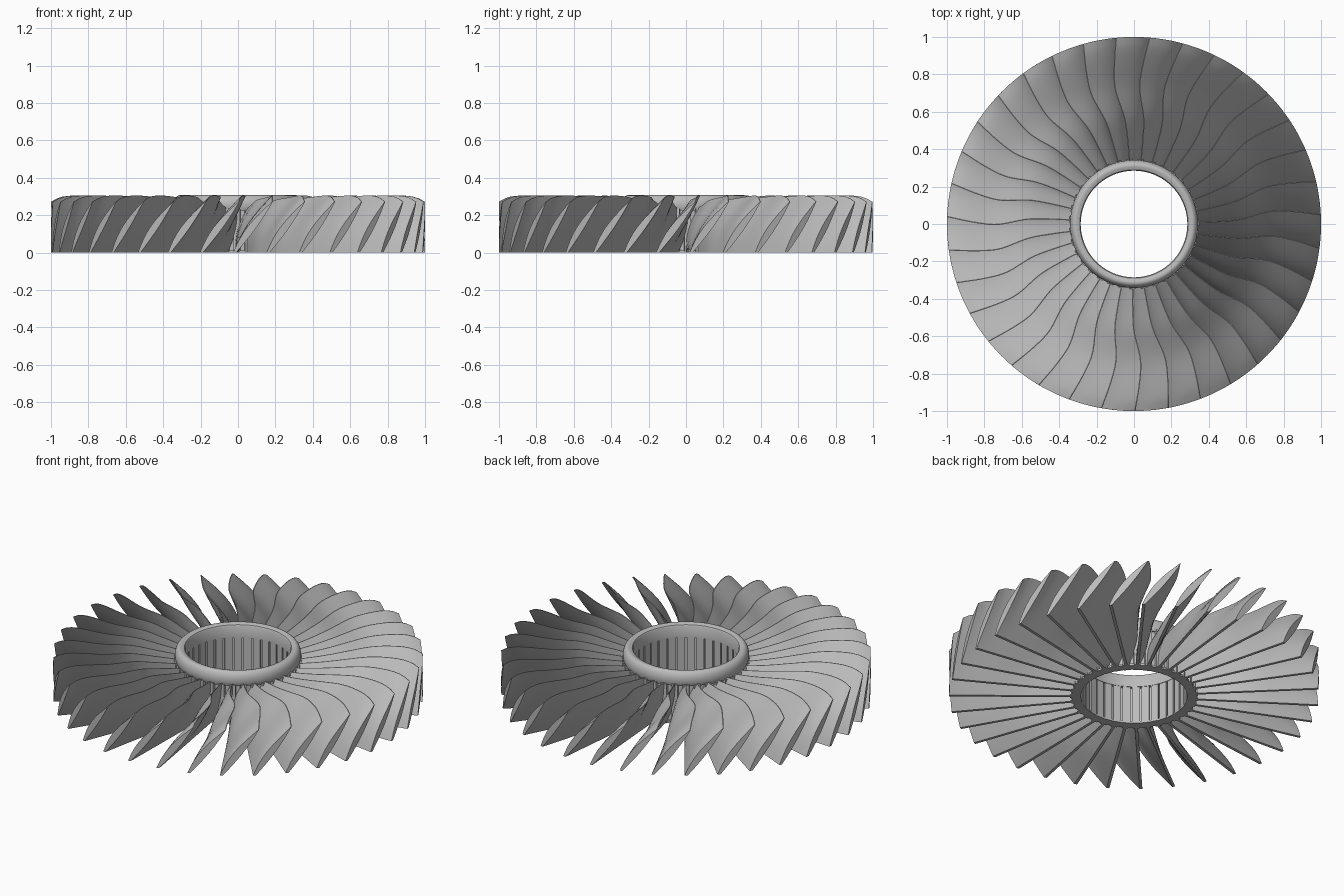
import bpy, bmesh, math
from math import sin, cos, pi, radians

if "Cube" in bpy.data.objects:
    bpy.data.objects.remove(bpy.data.objects["Cube"])

BLADES = 35
STEP = 2 * pi / BLADES

steel = bpy.data.materials.new("grey steel")
steel.use_nodes = True
GREY = (0.5, 0.5, 0.5, 1)
steel.diffuse_color = GREY
steel.node_tree.nodes["Principled BSDF"].inputs["Base Color"].default_value = GREY


def make_object(name, bm):
    bmesh.ops.recalc_face_normals(bm, faces=bm.faces)
    mesh = bpy.data.meshes.new(name)
    bm.to_mesh(mesh)
    bm.free()
    mesh.materials.append(steel)
    obj = bpy.data.objects.new(name, mesh)
    bpy.context.collection.objects.link(obj)
    bpy.ops.object.select_all(action='DESELECT')
    obj.select_set(True)
    bpy.context.view_layer.objects.active = obj
    bpy.ops.object.shade_smooth_by_angle(angle=radians(35))
    return obj


def curve_at(keys, x):
    """Smooth curve through (x, y) keys."""
    i = 0
    while i < len(keys) - 2 and x > keys[i + 1][0]:
        i += 1
    slope = lambda a, b: (b[1] - a[1]) / (b[0] - a[0])
    tangent = lambda j: slope(keys[max(j - 1, 0)], keys[min(j + 1, len(keys) - 1)])
    (x0, y0), (x1, y1) = keys[i], keys[i + 1]
    w = x1 - x0
    t = (x - x0) / w
    return ((1 + 2 * t) * (1 - t) ** 2 * y0 + t * (1 - t) ** 2 * w * tangent(i)
            + t * t * (3 - 2 * t) * y1 + t * t * (t - 1) * w * tangent(i + 1))


def loft(rings, closed):
    """Skin equal-length point loops, capping the ends unless closed."""
    bm = bmesh.new()
    loops = [[bm.verts.new(p) for p in ring] for ring in rings]
    pairs = list(zip(loops, loops[1:]))
    if closed:
        pairs.append((loops[-1], loops[0]))
    else:
        bm.faces.new(loops[0])
        bm.faces.new(loops[-1])
    for a, b in pairs:
        for i in range(len(a)):
            j = (i + 1) % len(a)
            bm.faces.new((a[i], a[j], b[j], b[i]))
    return bm


def lathe(name, profile, segments=105):
    rings = [[(r * cos(a), r * sin(a), z) for r, z in profile]
             for a in (2 * pi * k / segments for k in range(segments))]
    return make_object(name, loft(rings, True))


# Blade: straight radial foot, crest swept sideways in an S
LEAN = [(0.31, 0.056), (0.45, 0.083), (0.57, 0.113), (0.73, 0.18), (0.85, 0.198), (1, 0.203)]
HEIGHT = [(0.31, 0.235), (0.45, 0.258), (0.6, 0.285), (0.85, 0.305), (0.95, 0.297), (1, 0.272)]


def blade_section(r, steps=8):
    lean, height = curve_at(LEAN, r), curve_at(HEIGHT, r)
    points = []
    for side in (1, -1):
        for k in range(steps + 1):
            t = k / steps if side == 1 else 1 - k / steps
            half = 0.006 * (1 - t) + 0.002 + 0.02 * sin(pi * t)
            bow = -0.009 * sin(pi * t) * r
            a = (lean * t + bow + side * half) / r
            points.append((r * cos(a), r * sin(a), height * t))
    return points


STATIONS = 22
sections = [blade_section(0.31 + 0.69 * k / STATIONS) for k in range(STATIONS + 1)]
blade = make_object("blade", loft(sections, False))

# Root slat: upright bar lining the bore at each blade
half_angle = STEP * 0.4
slat_plan = [(0.288, -half_angle), (0.288, half_angle),
             (0.347, half_angle * 0.7), (0.347, -half_angle * 0.7)]
slat = make_object("root_slat", loft(
    [[(r * cos(a), r * sin(a), z) for r, a in slat_plan] for z in (0, 0.235)], False))

phase = radians(2.9) - LEAN[-1][1]
for k in range(BLADES):
    for part in (blade, slat):
        obj = part
        if k:
            obj = part.copy()
            bpy.context.collection.objects.link(obj)
        obj.rotation_euler.z = phase + k * STEP

# Hub: bore wall, rounded top ring and flat bottom ring
lathe("bore_wall", [(0.303, 0.005), (0.325, 0.005), (0.325, 0.25), (0.303, 0.25)])
dome = [(0.312 + 0.03 * cos(a), 0.257 + 0.05 * sin(a))
        for a in (radians(-40 + 16 * k) for k in range(10))]
lathe("top_ring", [(0.285, 0.225)] + dome + [(0.29, 0.3), (0.285, 0.292)])
lathe("bottom_ring", [(0.29, 0), (0.338, 0), (0.338, 0.012), (0.29, 0.012)])
